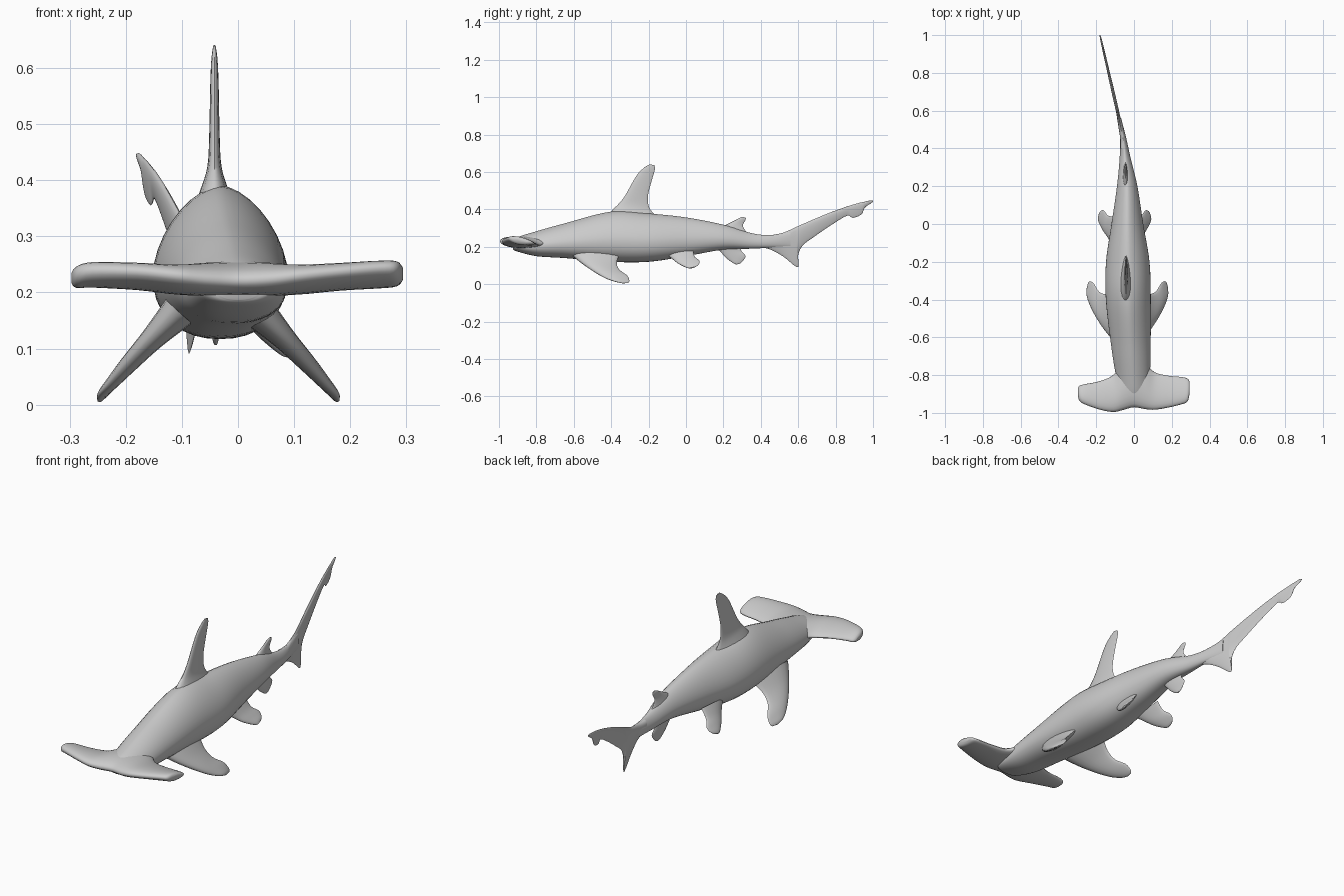
import bpy, bmesh
from math import pi, sin, cos, copysign
from mathutils import Vector


def resample(rows, steps):
    """Catmull-Rom interpolation through rows of numbers."""
    out = []
    for i in range(len(rows) - 1):
        a, b, c, d = (rows[max(i - 1, 0)], rows[i], rows[i + 1],
                      rows[min(i + 2, len(rows) - 1)])
        for s in range(steps):
            t = s / steps
            out.append([q + .5 * t * (r - p + t * (2 * p - 5 * q + 4 * r - u
                        + t * (3 * (q - r) + u - p)))
                        for p, q, r, u in zip(a, b, c, d)])
    return out + [list(rows[-1])]


def loft(name, rings):
    """Skin closed rings of points and cap both ends."""
    bm = bmesh.new()
    loops = [[bm.verts.new(p) for p in ring] for ring in rings]
    n = len(loops[0])
    for a, b in zip(loops, loops[1:]):
        for i in range(n):
            j = (i + 1) % n
            bm.faces.new((a[i], a[j], b[j], b[i]))
    bm.faces.new(loops[0])
    bm.faces.new(loops[-1])
    bmesh.ops.recalc_face_normals(bm, faces=bm.faces)
    me = bpy.data.meshes.new(name)
    bm.to_mesh(me)
    bm.free()
    ob = bpy.data.objects.new(name, me)
    bpy.context.collection.objects.link(ob)
    bpy.ops.object.select_all(action='DESELECT')
    ob.select_set(True)
    bpy.context.view_layer.objects.active = ob
    bpy.ops.object.shade_smooth_by_angle(angle=1.0)
    return ob


def fin(name, rows, normal, skew=.35, steps=5, n=20):
    """Rows: leading point xyz, trailing point xyz, half thickness."""
    normal = Vector(normal).normalized()
    rings = []
    for r in resample(rows, steps):
        lead, trail = Vector(r[:3]), Vector(r[3:6])
        ring = []
        for k in range(n):
            t = 2 * pi * k / n
            ring.append(lead.lerp(trail, (1 - cos(t)) / 2)
                        + normal * r[6] * sin(t) * (1 + skew * cos(t)))
        rings.append(ring)
    return loft(name, rings)


def upright_fin(name, rows, x_at):
    """Rows: leading y z, trailing y z, half thickness; x follows the spine."""
    fin(name, [(x_at(a), a, b, x_at(c), c, d, h) for a, b, c, d, h in rows],
        (1, 0, 0))


def paired_fin(name, rows, centre, normal):
    fin("right_" + name, rows, normal)
    fin("left_" + name,
        [(2 * centre - r[0], r[1], r[2], 2 * centre - r[3], r[4], r[5], r[6])
         for r in rows], (-normal[0], normal[1], normal[2]))


# Body: y, centre x, half width, top z, bottom z
body = [(-.925, 0, .035, .225, .187), (-.905, 0, .07, .25, .176),
        (-.8, -.006, .09, .283, .15), (-.65, -.016, .104, .325, .14),
        (-.4, -.03, .119, .388, .12), (-.2, -.033, .115, .378, .12),
        (0, -.035, .084, .357, .15), (.2, -.036, .054, .318, .185),
        (.35, -.047, .029, .273, .19), (.45, -.057, .017, .263, .195),
        (.56, -.074, .006, .275, .2)]
rings = []
for y, cx, w, top, bot in resample(body, 6):
    mid = bot + .42 * (top - bot)
    ring = []
    for k in range(36):
        c, s = cos(2 * pi * k / 36), sin(2 * pi * k / 36)
        e, h = (1.2, top - mid) if s > 0 else (.9, mid - bot)
        ring.append((cx + w * copysign(abs(c) ** e, c), y,
                     mid + h * copysign(abs(s) ** e, s)))
    rings.append(ring)
loft("body", rings)

# Hammer head: x, front y, back y, front z, back z, half thickness
head = [(-.297, -.91, -.87, .228, .222, .008), (-.288, -.937, -.856, .232, .22, .018),
        (-.26, -.955, -.848, .238, .222, .021), (-.18, -.983, -.832, .237, .217, .022),
        (-.11, -.995, -.8, .23, .213, .025), (-.06, -.985, -.74, .224, .222, .029),
        (0, -.97, -.7, .221, .23, .031),
        (.06, -.98, -.74, .224, .222, .029), (.11, -.983, -.785, .23, .213, .025),
        (.18, -.972, -.803, .237, .215, .022), (.25, -.955, -.81, .243, .217, .021),
        (.283, -.94, -.818, .243, .22, .019), (.294, -.9, -.835, .24, .225, .008)]
fin("hammer_head", [(x, a, za, x, b, zb, h) for x, a, b, za, zb, h in head],
    (0, 0, 1), skew=.2, steps=4, n=24)

# Dorsal fins
upright_fin("dorsal_fin", [
    (-.44, .34, -.13, .34, .04), (-.395, .395, -.17, .375, .022),
    (-.36, .43, -.198, .415, .012), (-.325, .475, -.203, .475, .009),
    (-.265, .58, -.18, .565, .007), (-.225, .622, -.167, .61, .005),
    (-.195, .641, -.168, .636, .002)], lambda y: -.042)
upright_fin("second_dorsal_fin", [
    (.17, .29, .35, .26, .016), (.215, .318, .318, .287, .01),
    (.255, .338, .304, .315, .006), (.285, .354, .318, .343, .005),
    (.302, .361, .32, .355, .002)], lambda y: -.045)

# Anal fin
upright_fin("anal_fin", [
    (.14, .21, .3, .21, .012), (.18, .178, .295, .18, .009),
    (.215, .14, .318, .15, .007), (.25, .114, .3, .12, .005),
    (.268, .106, .285, .108, .002)], lambda y: -.04)

# Tail fin: upper edge, lower edge
upright_fin("tail_fin", [
    (.4, .262, .4, .197, .016), (.45, .262, .45, .186, .014),
    (.51, .273, .52, .148, .011), (.55, .288, .583, .097, .009),
    (.58, .302, .602, .098, .008), (.6, .311, .6, .155, .008),
    (.63, .324, .625, .208, .008), (.69, .35, .69, .257, .008),
    (.77, .383, .77, .312, .007), (.85, .412, .86, .366, .006),
    (.885, .423, .892, .355, .006), (.93, .436, .937, .373, .005),
    (.955, .441, .957, .41, .005), (.985, .448, .985, .43, .004),
    (1, .447, 1, .441, .002)],
    lambda y: -.056 - .2 * max(0, y - .44) - .03 * max(0, y - .6))

# Pectoral and pelvic fins
paired_fin("pectoral_fin", [
    (.035, -.62, .165, .035, -.35, .17, .03), (.085, -.56, .115, .08, -.37, .12, .02),
    (.13, -.492, .068, .115, -.358, .08, .015), (.16, -.435, .035, .143, -.315, .047, .011),
    (.178, -.385, .016, .162, -.303, .02, .007), (.18, -.345, .006, .172, -.309, .007, .002)],
    -.035, (1.1, 0, 1))
paired_fin("pelvic_fin", [
    (.01, -.12, .175, .01, .04, .19, .018), (.035, -.075, .137, .038, .045, .15, .013),
    (.06, -.04, .11, .06, .072, .125, .01), (.082, .0, .09, .078, .068, .105, .007),
    (.09, .02, .085, .087, .05, .092, .003)], -.05, (1.1, 0, 1))
